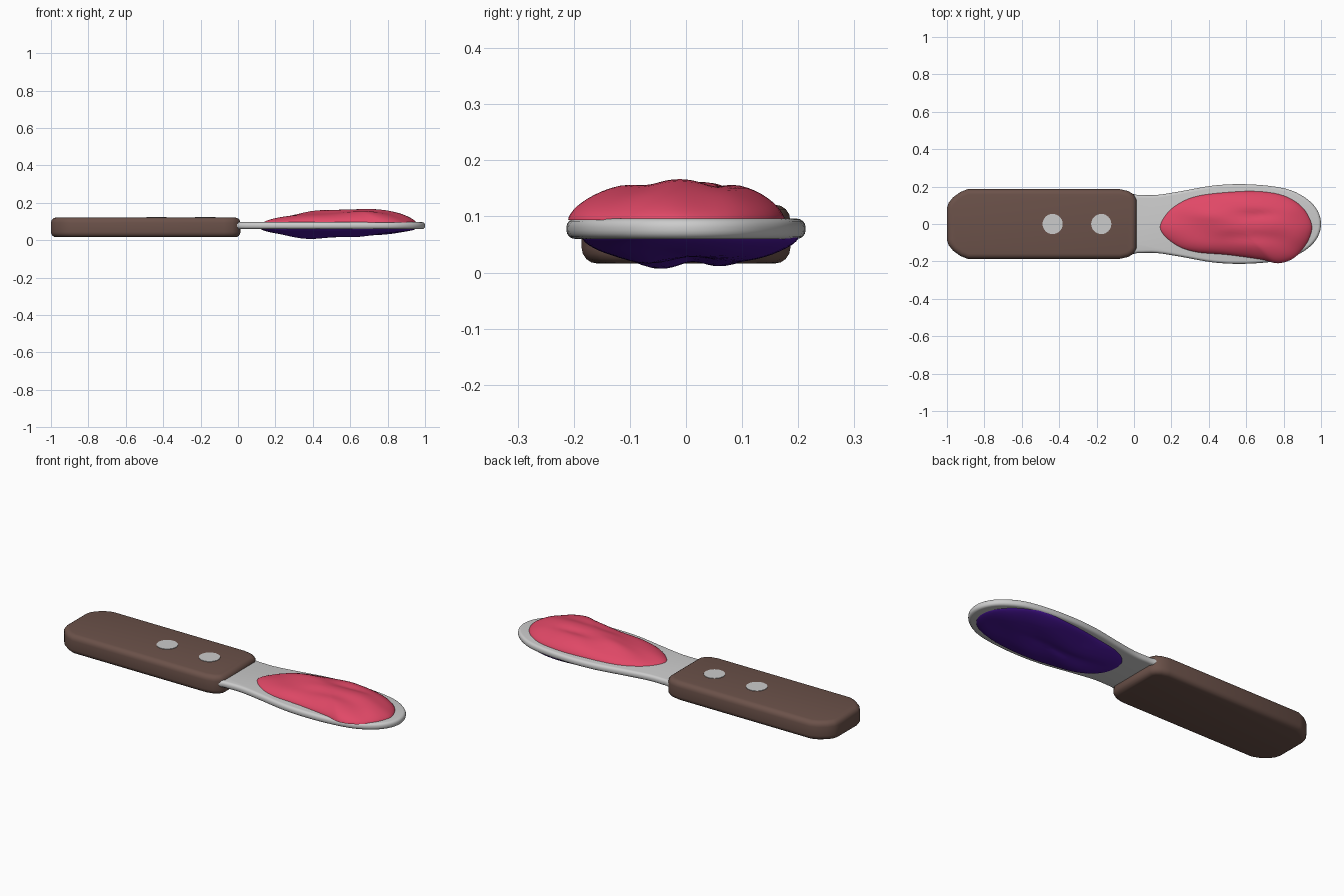
import bpy, bmesh, math
from mathutils import Vector

if "Cube" in bpy.data.objects:
    bpy.data.objects.remove(bpy.data.objects["Cube"])


def material(name, rgb):
    m = bpy.data.materials.new(name)
    m.diffuse_color = (*rgb, 1)
    m.use_nodes = True
    m.node_tree.nodes["Principled BSDF"].inputs["Base Color"].default_value = m.diffuse_color
    return m


def smooth_loop(pts, steps):
    """Closed Catmull-Rom curve through 2D points."""
    out, n = [], len(pts)
    p = [Vector(q) for q in pts]
    for i in range(n):
        a, b, c, d = p[i - 1], p[i], p[(i + 1) % n], p[(i + 2) % n]
        for k in range(steps):
            t = k / steps
            out.append(0.5 * (2 * b + (c - a) * t + (2 * a - 5 * b + 4 * c - d) * t * t
                              + (3 * b - a - 3 * c + d) * t ** 3))
    return out


def mirrored(half):
    """Close an outline given its y > 0 half."""
    return half + [(x, -y) for x, y in reversed(half) if y > 0]


def finish(name, bm, mat, angle=40):
    bmesh.ops.recalc_face_normals(bm, faces=bm.faces)
    me = bpy.data.meshes.new(name)
    bm.to_mesh(me)
    bm.free()
    ob = bpy.data.objects.new(name, me)
    bpy.context.collection.objects.link(ob)
    if mat:
        me.materials.append(mat)
    bpy.ops.object.select_all(action='DESELECT')
    ob.select_set(True)
    bpy.context.view_layer.objects.active = ob
    bpy.ops.object.shade_smooth_by_angle(angle=math.radians(angle))
    return ob


def slab(name, outline, z0, z1, bevel, mat=None):
    """Extruded outline with rounded top and bottom rims."""
    bm = bmesh.new()
    f = bm.faces.new([bm.verts.new((x, y, z0)) for x, y in outline])
    top = bmesh.ops.extrude_face_region(bm, geom=[f])['geom']
    bmesh.ops.translate(bm, vec=(0, 0, z1 - z0),
                        verts=[v for v in top if isinstance(v, bmesh.types.BMVert)])
    rims = [e for e in bm.edges if abs(e.verts[0].co.z - e.verts[1].co.z) < 1e-6]
    bmesh.ops.bevel(bm, geom=rims, offset=bevel, segments=4, profile=0.5, affect='EDGES')
    return finish(name, bm, mat)


def blob(name, outline, base, height, mat, rings=16):
    """Lumpy mound: concentric rings shrinking to a centre; height(x, y) scales the dome."""
    bm = bmesh.new()
    loop = smooth_loop(outline, 5)
    c = Vector((0.55, 0.0))
    rows = []
    for i in range(rings):
        r = math.cos(i / rings * math.pi / 2)
        dome = (1 - r ** 2.4) ** 0.62
        row = []
        for q in loop:
            p = c + (q - c) * r
            row.append(bm.verts.new((p.x, p.y, base + dome * height(p.x, p.y))))
        rows.append(row)
    tip = bm.verts.new((c.x, c.y, base + height(c.x, c.y)))
    n = len(loop)
    for j in range(n):
        k = (j + 1) % n
        for a, b in zip(rows, rows[1:]):
            bm.faces.new((a[j], a[k], b[k], b[j]))
        bm.faces.new((rows[-1][j], rows[-1][k], tip))
    bm.faces.new(rows[0])
    return finish(name, bm, mat, 60)


def lump(x, y, cx, cy, sx, sy, h):
    return h * math.exp(-((x - cx) / sx) ** 2 - ((y - cy) / sy) ** 2)


brown = material("wood", (0.147, 0.083, 0.067))
red = material("red_paint", (0.75, 0.065, 0.135))
purple = material("purple_paint", (0.07, 0.008, 0.33))

# Handle: slab with a blunt butt and rounded shoulders
slab("handle", mirrored([(-1.0, 0.085), (-0.992, 0.112), (-0.968, 0.142), (-0.93, 0.17),
                         (-0.89, 0.186), (-0.075, 0.186), (-0.03, 0.176), (-0.002, 0.158),
                         (0.013, 0.13)]), 0.016, 0.121, 0.028, brown)

# Rivets set almost flush in the top of the handle
for i, x in enumerate((-0.435, -0.175)):
    bm = bmesh.new()
    bmesh.ops.create_cone(bm, cap_ends=True, segments=32, radius1=0.054, radius2=0.054, depth=0.03)
    bmesh.ops.translate(bm, verts=bm.verts, vec=(x, 0, 0.1085))
    finish(f"rivet_{i + 1}", bm, None)

# Blade: straight neck flaring to a wide rounded tip
half = [(-0.08, 0.15), (0.02, 0.155), (0.12, 0.155), (0.25, 0.175), (0.42, 0.205), (0.57, 0.213),
        (0.72, 0.204), (0.84, 0.18), (0.93, 0.13), (0.982, 0.07), (1.0, 0.0)]
slab("blade", smooth_loop(mirrored(half), 4), 0.06, 0.096, 0.015)


# Red paint on top of the blade
def red_height(x, y):
    h = 0.048 + 0.026 * min(1, max(0, (x - 0.15) / 0.45))
    h += lump(x, y, 0.74, -0.03, 0.13, 0.06, 0.012) + lump(x, y, 0.85, 0.08, 0.09, 0.05, 0.010)
    h += lump(x, y, 0.88, -0.08, 0.07, 0.06, 0.010) + lump(x, y, 0.42, 0.05, 0.12, 0.04, 0.008)
    h -= lump(x, y, 0.60, -0.07, 0.15, 0.035, 0.012) + lump(x, y, 0.66, 0.05, 0.12, 0.025, 0.010)
    return h + 0.003 * math.sin(17 * x + 30 * y) - 0.004


blob("top_paint", [(0.14, -0.03), (0.17, 0.05), (0.24, 0.11), (0.34, 0.15), (0.5, 0.17),
                   (0.66, 0.175), (0.8, 0.152), (0.9, 0.09), (0.95, 0.0), (0.94, -0.07),
                   (0.905, -0.13), (0.85, -0.185), (0.77, -0.21), (0.68, -0.19), (0.5, -0.165),
                   (0.33, -0.15), (0.22, -0.11)], 0.094, red_height, red)


# Purple paint under the blade
def purple_depth(x, y):
    h = 0.043 + lump(x, y, 0.36, -0.055, 0.15, 0.06, 0.017) + lump(x, y, 0.36, 0.08, 0.14, 0.06, 0.016)
    h += lump(x, y, 0.68, 0.12, 0.14, 0.06, 0.007) + lump(x, y, 0.62, -0.08, 0.10, 0.04, 0.006)
    h -= lump(x, y, 0.50, 0.01, 0.20, 0.03, 0.010) + lump(x, y, 0.80, -0.03, 0.1, 0.05, 0.006)
    return -(h - 0.006 * max(0, (x - 0.5) / 0.4) + 0.002 * math.sin(19 * x - 25 * y))


blob("bottom_paint", [(0.12, 0.0), (0.14, 0.08), (0.22, 0.135), (0.36, 0.165), (0.52, 0.19),
                      (0.68, 0.2), (0.8, 0.178), (0.9, 0.11), (0.95, 0.02), (0.935, -0.07),
                      (0.86, -0.135), (0.72, -0.175), (0.55, -0.185), (0.38, -0.17),
                      (0.24, -0.14), (0.15, -0.08)], 0.062, purple_depth, purple)
